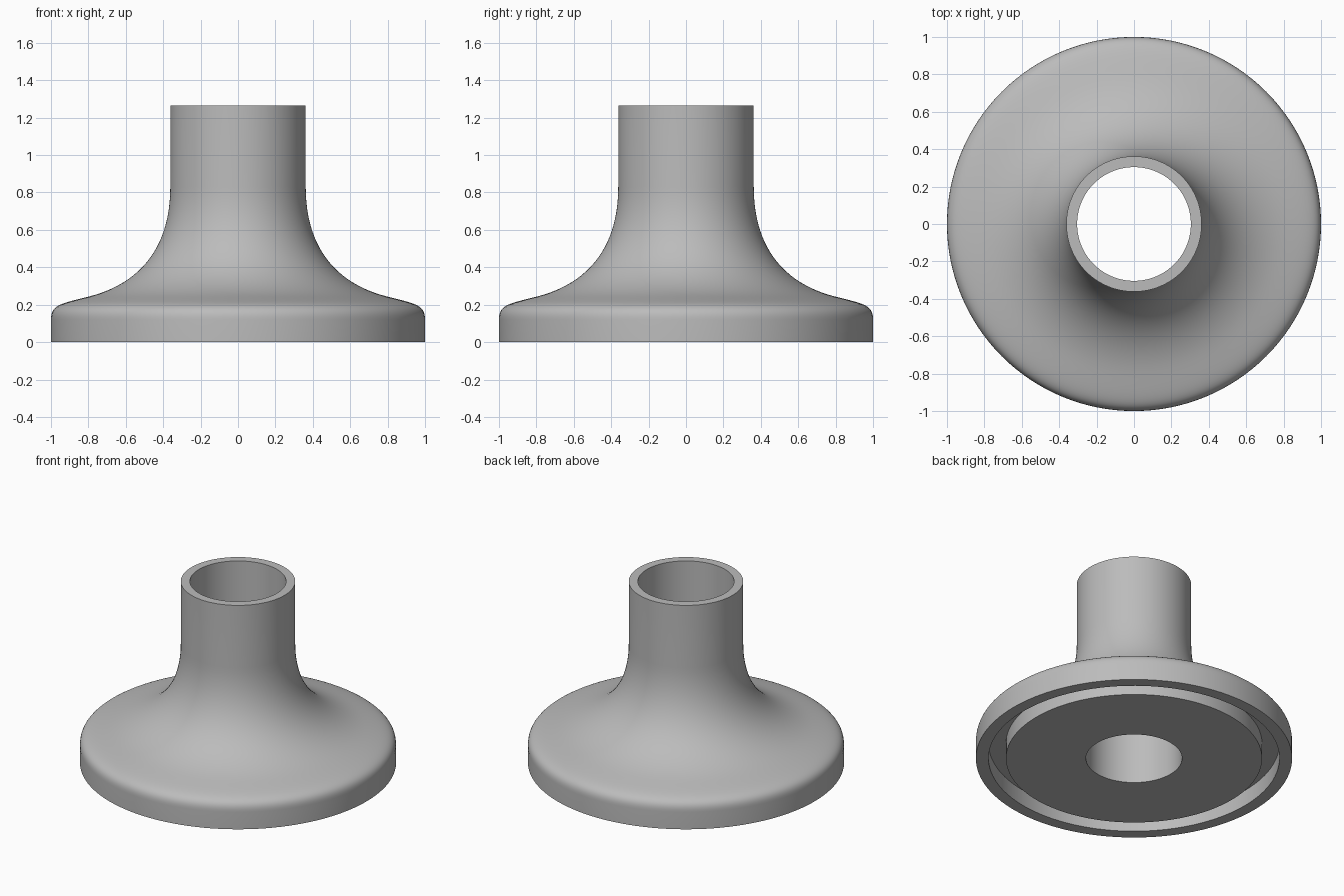
import bpy
import math
from mathutils import Vector
from mathutils.geometry import interpolate_bezier

cube = bpy.data.objects.get("Cube")
if cube:
    bpy.data.objects.remove(cube, do_unlink=True)

SEGMENTS = 128


def make_material(name, color):
    mat = bpy.data.materials.new(name)
    mat.use_nodes = True
    mat.diffuse_color = color
    mat.node_tree.nodes["Principled BSDF"].inputs["Base Color"].default_value = color
    return mat


def curve(p0, h0, h1, p1, steps=16):
    """Points of a Bezier arc in the (radius, height) plane."""
    pts = [Vector((r, z, 0)) for r, z in (p0, h0, h1, p1)]
    return [(p.x, p.y) for p in interpolate_bezier(*pts, steps)]


def lathe(name, profile, mat):
    """Revolve a closed (radius, height) profile around z."""
    n = len(profile)
    verts = []
    for s in range(SEGMENTS):
        a = 2 * math.pi * s / SEGMENTS
        verts += [(r * math.cos(a), r * math.sin(a), z) for r, z in profile]
    faces = []
    for s in range(SEGMENTS):
        t = (s + 1) % SEGMENTS
        for i in range(n):
            j = (i + 1) % n
            faces.append((s * n + i, t * n + i, t * n + j, s * n + j))
    mesh = bpy.data.meshes.new(name)
    mesh.from_pydata(verts, [], faces)
    mesh.materials.append(mat)
    obj = bpy.data.objects.new(name, mesh)
    bpy.context.collection.objects.link(obj)
    bpy.ops.object.select_all(action='DESELECT')
    obj.select_set(True)
    bpy.context.view_layer.objects.active = obj
    bpy.ops.object.shade_smooth_by_angle(angle=math.radians(35))
    return obj


# Underside: outer foot ring, seal groove, flat inner face
bore, tube, height = 0.304, 0.362, 1.265
groove_in, groove_out, groove_depth = 0.81, 0.92, 0.11
profile = [
    (bore, 0), (groove_in, 0), (groove_in, groove_depth),
    (groove_out, groove_depth), (groove_out, 0), (1, 0),
]
# Rounded rim, then the sweep up into the neck
profile += curve((1, 0.12), (1, 0.2), (0.95, 0.205), (0.8, 0.243))
profile += curve((0.8, 0.243), (0.53, 0.31), (tube, 0.5), (tube, 0.83), 24)[1:]
# Straight neck and open top
profile += [(tube, height), (bore, height)]

lathe("flanged_pipe", profile, make_material("plain grey", (0.5, 0.5, 0.5, 1)))
